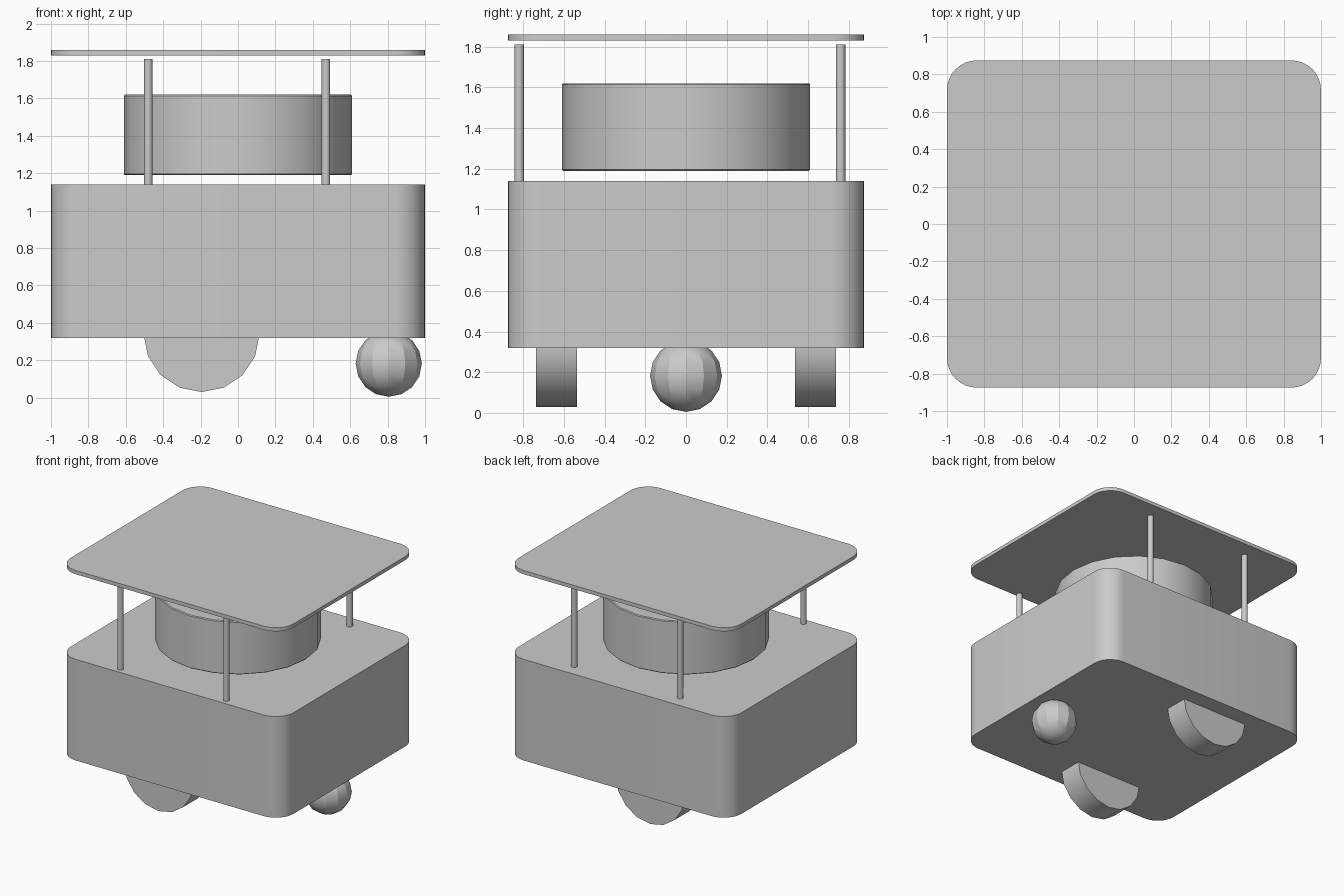
import bpy, math

old = bpy.data.objects.get("Cube")
if old:
    bpy.data.objects.remove(old, do_unlink=True)

grey = bpy.data.materials.new("plain grey")
grey.use_nodes = True
grey.diffuse_color = (0.6, 0.6, 0.6, 1)
grey.node_tree.nodes["Principled BSDF"].inputs["Base Color"].default_value = (0.6, 0.6, 0.6, 1)


def finish(name, angle=40):
    ob = bpy.context.object
    ob.name = name
    ob.data.materials.append(grey)
    bpy.ops.object.shade_smooth_by_angle(angle=math.radians(angle))
    return ob


def rounded_slab(name, z0, z1, radius=0.16):
    """Box with its four upright edges rounded."""
    bpy.ops.mesh.primitive_cube_add(size=1, location=(0, 0, (z0 + z1) / 2))
    ob = bpy.context.object
    ob.scale = (2, 1.75, z1 - z0)
    bpy.ops.object.transform_apply(location=False, rotation=False, scale=True)
    weights = ob.data.attributes.new("bevel_weight_edge", 'FLOAT', 'EDGE')
    for e in ob.data.edges:
        a, b = (ob.data.vertices[i].co for i in e.vertices)
        weights.data[e.index].value = float(abs(a.z - b.z) > 0.01)
    bevel = ob.modifiers.new("rounded corners", 'BEVEL')
    bevel.limit_method = 'WEIGHT'
    bevel.width = radius
    bevel.segments = 8
    bpy.ops.object.modifier_apply(modifier=bevel.name)
    return finish(name)


def cylinder(name, radius, depth, location, sides, rotation=(0, 0, 0)):
    bpy.ops.mesh.primitive_cylinder_add(vertices=sides, radius=radius, depth=depth,
                                        location=location, rotation=rotation)
    return finish(name)


# Body and roof plate
rounded_slab("body", 0.32, 1.14)
rounded_slab("roof_plate", 1.83, 1.86)

# Floating drum with a fine edge bevel
drum = cylinder("drum", 0.61, 0.43, (0, 0, 1.405), 20)
edge = drum.modifiers.new("edge bevel", 'BEVEL')
edge.width = 0.006
edge.segments = 1
edge.limit_method = 'ANGLE'
edge.angle_limit = math.radians(40)

# Posts and drive wheels, front and back
for side, post_y, wheel_y in (("front", -0.82, -0.637), ("back", 0.76, 0.637)):
    for hand, x in (("left", 0.47), ("right", -0.48)):
        cylinder(f"{side}_{hand}_post", 0.023, 0.67, (x, post_y, 1.475), 16)
    cylinder(f"{side}_wheel", 0.31, 0.2, (-0.195, wheel_y, 0.34), 16, (math.pi / 2, 0, 0))

# Ball caster
bpy.ops.mesh.primitive_uv_sphere_add(segments=12, ring_count=8, radius=0.177,
                                     location=(0.806, 0, 0.182))
finish("ball_caster", 25)
